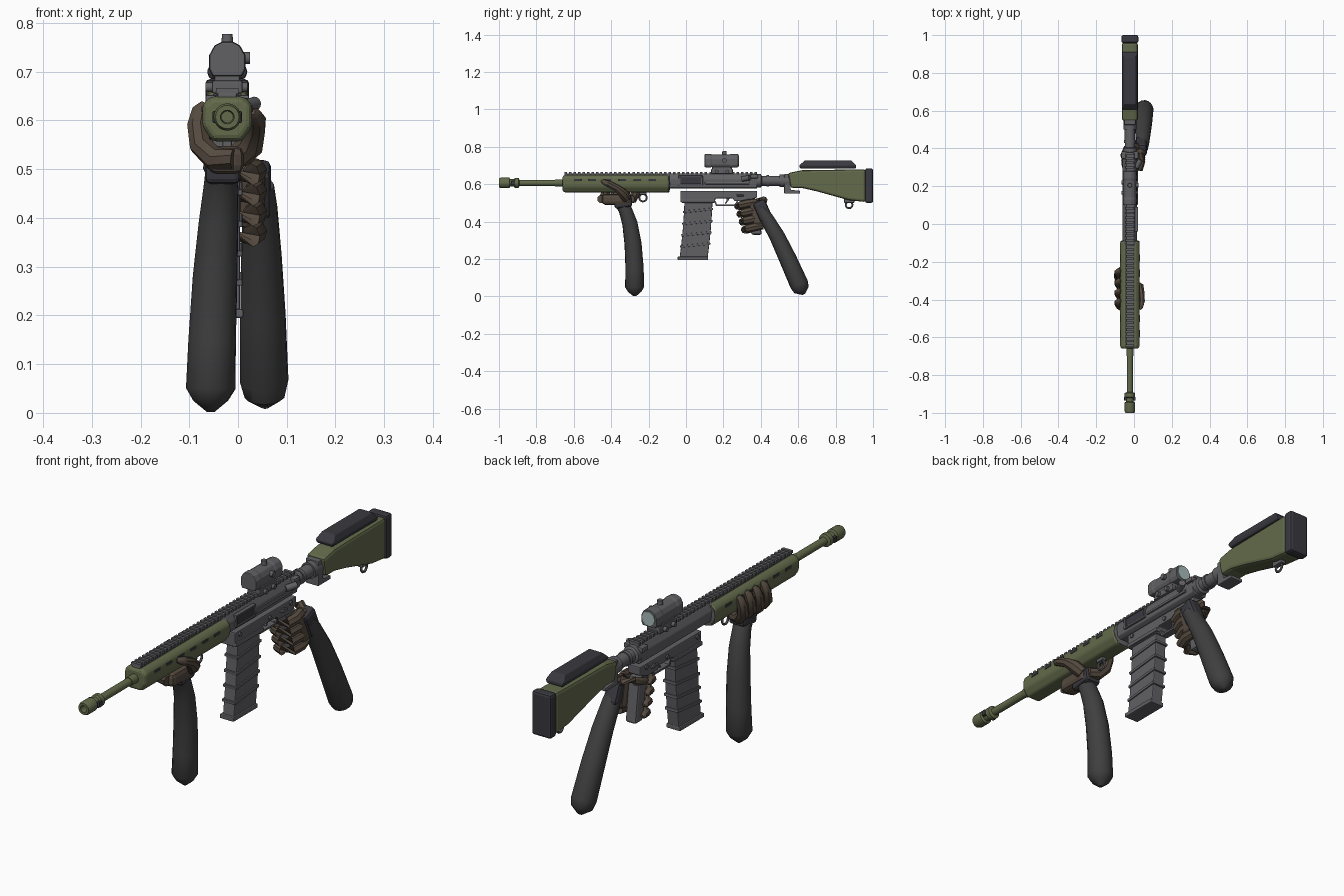
import bpy, bmesh, math
from mathutils import Vector, Matrix

CX, BZ = -0.022, 0.607   # gun centre plane and bore height


def mat(name, c):
    m = bpy.data.materials.new(name)
    m.diffuse_color = (*c, 1)
    return m


METAL = mat("metal", (0.12, 0.12, 0.13))
GREEN = mat("green", (0.125, 0.145, 0.07))
DARK = mat("rubber", (0.04, 0.04, 0.05))
BROWN = mat("glove", (0.09, 0.068, 0.05))
SLEEVE = mat("sleeve", (0.05, 0.05, 0.05))
GLASS = mat("glass", (0.4, 0.5, 0.5))


def finish(name, bm, m, bevel=0, smooth=False):
    bmesh.ops.recalc_face_normals(bm, faces=bm.faces)
    me = bpy.data.meshes.new(name)
    bm.to_mesh(me)
    bm.free()
    o = bpy.data.objects.new(name, me)
    bpy.context.collection.objects.link(o)
    me.materials.append(m)
    if bevel:
        b = o.modifiers.new("bevel", 'BEVEL')
        b.width, b.segments, b.limit_method = bevel, 2, 'ANGLE'
    if smooth:
        bpy.context.view_layer.objects.active = o
        o.select_set(True)
        bpy.ops.object.shade_smooth_by_angle(angle=math.radians(40))
        o.select_set(False)
    return o


def skin(bm, rings, cap=True):
    vs = [[bm.verts.new(p) for p in r] for r in rings]
    n = len(vs[0])
    for a, b in zip(vs, vs[1:]):
        for i in range(n):
            bm.faces.new((a[i], a[(i + 1) % n], b[(i + 1) % n], b[i]))
    if cap:
        bm.faces.new(vs[0])
        bm.faces.new(vs[-1])


def box(name, x, y, z, m=METAL, bevel=0.004, tilt=0):
    """Box from ranges, tilted about x"""
    bm = bmesh.new()
    c = Vector((sum(x) / 2, sum(y) / 2, sum(z) / 2))
    M = Matrix.Translation(c) @ Matrix.Rotation(tilt, 4, 'X') @ Matrix.Diagonal((x[1]-x[0], y[1]-y[0], z[1]-z[0], 1))
    bmesh.ops.create_cube(bm, size=1, matrix=M)
    return finish(name, bm, m, bevel)


def side(name, prof, w, m=METAL, bevel=0.004, cx=CX):
    """(y,z) outline extruded to width w"""
    bm = bmesh.new()
    skin(bm, [[(cx + s * w / 2, y, z) for y, z in prof] for s in (-1, 1)])
    return finish(name, bm, m, bevel)


def lathe(name, prof, m=METAL, n=20, z=BZ, cap=True):
    """(y,r) profile around the lengthwise axis"""
    bm = bmesh.new()
    T = [2 * math.pi * i / n for i in range(n)]
    skin(bm, [[(CX + r * math.cos(t), y, z + r * math.sin(t)) for t in T] for y, r in prof], cap)
    return finish(name, bm, m, 0, True)


def tube(name, path, m, n=10):
    """Limb through (x,y,z,r) points"""
    bm = bmesh.new()
    P = [Vector(p[:3]) for p in path]
    rings = []
    for i, p in enumerate(P):
        d = (P[min(i + 1, len(P) - 1)] - P[max(i - 1, 0)]).normalized()
        u = d.cross(Vector((0.93, 0.31, 0.17))).normalized()
        v = d.cross(u)
        r = path[i][3]
        rings.append([p + r * (u * math.cos(2 * math.pi * k / n) + v * math.sin(2 * math.pi * k / n)) for k in range(n)])
    skin(bm, rings)
    return finish(name, bm, m, 0, True)


def section(name, shape, secs, m=METAL, bevel=0.004, z=BZ):
    """(x,z) section lofted along (y,scale)"""
    bm = bmesh.new()
    skin(bm, [[(CX + x * s, y, z + h * s) for x, h in shape] for y, s in secs])
    return finish(name, bm, m, bevel)


def pin(name, x, y, z, r, m=METAL):
    tube(name, [(x[0], y, z, r), (x[1], y, z, r)], m, 12)


def ring(name, y, z, r):
    bpy.ops.mesh.primitive_torus_add(major_radius=r, minor_radius=0.005, major_segments=16, minor_segments=6,
                                     location=(CX, y, z), rotation=(0, math.pi / 2, 0))
    bpy.context.object.name = name
    bpy.context.object.data.materials.append(METAL)


# Barrel, muzzle brake
lathe("muzzle_brake", [(-0.955, 0.012), (-1, 0.014), (-1, 0.024), (-0.99, 0.028), (-0.945, 0.028), (-0.94, 0.02),
                       (-0.92, 0.02), (-0.915, 0.027), (-0.895, 0.027), (-0.89, 0.016)], GREEN)
lathe("barrel", [(-0.9, 0.016), (-0.7, 0.016), (-0.7, 0.019), (-0.6, 0.019)], GREEN)
for s in (-1, 1):
    box("brake_port", (CX + s * 0.024 - .006, CX + s * 0.024 + .006), (-.935, -.915), (.595, .619), DARK, 0.002)

# Handguard
oct8 = [(-.051, -.02), (-.03, -.05), (.03, -.05), (.051, -.02), (.051, .026), (.034, .042), (-.034, .042), (-.051, .026)]
section("handguard", oct8, [(-.66, .9), (-.645, 1), (-.1, 1), (-.09, .96)], GREEN, 0.008)
for s in (-1, 1):
    for i in range(6):
        box("handguard_vent", (CX + s * .049 - .004, CX + s * .049 + .004), (-.6 + i * .08, -.56 + i * .08), (.617, .629), DARK, .002)

# Top rail with teeth
box("top_rail", (CX - .02, CX + .02), (-.65, .38), (.64, .657))
t = box("rail_teeth", (CX - .023, CX + .023), (-.65, -.637), (.655, .666), METAL, 0)
a = t.modifiers.new("repeat", 'ARRAY')
a.count, a.use_relative_offset, a.use_constant_offset = 43, False, True
a.constant_offset_displace = (0, .0242, 0)
ring("front_sling_ring", -.23, .528, .02)
box("front_sling_base", (CX - .01, CX + .01), (-.25, -.21), (.543, .56))

# Upper receiver
up = [(-.034, -.022), (-.02, -.03), (.02, -.03), (.034, -.022), (.038, .02), (.022, .048), (-.022, .048), (-.038, .02)]
section("upper_receiver", up, [(-.11, 1), (.38, 1)])
lathe("barrel_nut", [(-.115, .03), (-.115, .05), (-.09, .05), (-.085, .03)])
for nm, y, z in (("port_top", (-.04, .09), (.638, .646)), ("port_bottom", (-.04, .09), (.594, .602)),
                 ("port_front", (-.04, -.032), (.598, .64)), ("port_rear", (.082, .09), (.598, .64))):
    box(nm, (.005, .021), y, z, METAL, .002)
box("bolt_cover", (.0, .017), (-.03, .08), (.602, .638), DARK, .001)
box("receiver_rib", (.0, .02), (.1, .34), (.6, .612))
tube("forward_assist", [(.012, .30, .628, .014), (.035, .34, .635, .014)], METAL, 12)
box("charging_handle", (CX - .045, CX + .045), (.345, .385), (.632, .652))

# Lower receiver and magazine well, separate below the upper
side("lower_receiver", [(-.03, .565), (.38, .565), (.38, .53), (.33, .51), (.26, .51), (.25, .525), (.16, .525),
                        (.15, .5), (-.02, .5), (-.03, .512)], .06)
box("magazine_well_lip", (CX - .036, CX + .036), (-.03, .155), (.505, .522))
for y, z in ((0, .55), (.2, .542), (.29, .54), (.34, .552)):
    pin("receiver_pin", (CX - .036, CX + .036), y, z, .009)
box("selector", (CX - .04, CX + .04), (.27, .31), (.535, .545))
side("trigger_guard", [(.15, .51), (.16, .485), (.27, .485), (.28, .515), (.272, .515), (.264, .493), (.165, .493), (.158, .512)], .03, bevel=0)
side("trigger", [(.215, .53), (.235, .53), (.225, .51), (.213, .495), (.208, .498), (.216, .512)], .012, bevel=0)

# Magazine with bands
def mag_y(z):
    k = (.51 - z) / .31
    return -.008 - .012 * k - .015 * k * k
zs = [.515, .44, .36, .28, .2]
side("magazine", [(mag_y(z), z) for z in zs] + [(mag_y(z) + .15, z) for z in zs[::-1]], .052)
for z in (.46, .395, .335, .275):
    y = mag_y(z)
    box("magazine_band", (CX - .031, CX + .031), (y - .006, y + .156), (z - .006, z + .006), METAL, .002, .1)
box("magazine_base", (CX - .033, CX + .033), (-.045, .118), (.195, .213))

# Pistol grip
side("pistol_grip", [(.31, .52), (.38, .52), (.405, .33), (.35, .33), (.335, .42)], .05, METAL, .01)

# Buffer tube, stock, cheek riser, butt pad
lathe("buffer_tube", [(.37, .036), (.40, .036), (.405, .026), (.43, .026), (.43, .031), (.445, .031), (.445, .027),
                      (.5, .027), (.5, .034), (.56, .034)], METAL, 20, .618)
side("stock_latch", [(.525, .655), (.56, .655), (.56, .57), (.61, .565), (.61, .55), (.525, .55)], .06)
side("stock", [(.545, .66), (.62, .675), (.96, .68), (.96, .505), (.87, .515), (.7, .562), (.62, .58), (.56, .58)], .085, GREEN, .012)
box("butt_pad", (CX - .045, CX + .045), (.958, 1), (.5, .685), DARK, .01)
bm = bmesh.new()
skin(bm, [[(CX - w, a, z), (CX + w, a, z), (CX + w, b, z), (CX - w, b, z)]
          for w, a, b, z in ((.036, .61, .91, .685), (.042, .605, .91, .70), (.03, .635, .885, .727))])
finish("cheek_riser", bm, DARK, .004)
box("rear_sling_base", (CX - .012, CX + .012), (.845, .9), (.5, .53))
ring("rear_sling_ring", .872, .49, .018)

# Optic: hood, mount, turret, lens
hood = [(-.03, -.034), (.03, -.034), (.037, -.02), (.037, .01), (.026, .03), (.01, .038), (-.01, .038), (-.026, .03), (-.037, .01), (-.037, -.02)]
section("optic_body", hood, [(.1, .97), (.13, 1), (.14, .93), (.23, .93), (.24, 1), (.28, .97)], METAL, .003, .724)
lathe("rear_lens", [(.27, .029), (.283, .029)], GLASS, 20, .726)
box("optic_neck", (CX - .026, CX + .026), (.14, .245), (.675, .7))
box("optic_clamp", (CX - .031, CX + .031), (.135, .25), (.655, .682))
for y in (.165, .22):
    pin("clamp_screw", (CX - .045, CX + .042), y, .668, .01)
tube("optic_turret", [(CX, .205, .75, .013), (CX, .205, .777, .011)], METAL, 12)
pin("side_turret", (CX, CX + .047), .205, .728, .012)

# Sleeved forearms
tube("left_forearm", [(-.035, -.35, .50, .032), (-.035, -.325, .465, .036), (-.04, -.30, .39, .041), (-.047, -.283, .28, .046),
                      (-.053, -.275, .15, .049), (-.056, -.275, .05, .051), (-.056, -.274, .025, .036), (-.056, -.274, .002, .008)], SLEEVE, 14)
tube("right_forearm", [(.042, .40, .465, .032), (.045, .43, .42, .036), (.048, .488, .32, .042), (.051, .545, .2, .047),
                       (.054, .605, .065, .05), (.055, .618, .035, .042), (.056, .63, .012, .008)], SLEEVE, 14)

# Left hand: palm under handguard, fingers on one side, thumb on the other
box("left_palm", (-.062, .012), (-.45, -.3), (.49, .548), BROWN, .018)
box("left_glove_cuff", (-.068, .005), (-.385, -.29), (.475, .54), DARK, .012, .15)
for i in range(4):
    y = -.25 - i * .053
    tube("left_finger_%d" % i, [(-.01, y - .045, .52, .022), (-.05, y - .035, .522, .025), (-.077, y - .02, .55, .024),
                                (-.083, y - .008, .59, .022), (-.077, y, .62, .018), (-.068, y + .004, .634, .009)], BROWN, 8)
tube("left_thumb", [(.0, -.32, .525, .026), (.027, -.335, .55, .027), (.037, -.37, .58, .02), (.04, -.41, .6, .018),
                    (.034, -.44, .613, .014), (.03, -.452, .617, .006)], BROWN, 8)

# Right hand: fingers wrapped around the pistol grip
box("right_palm", (.0, .055), (.345, .415), (.38, .515), BROWN, .018, .2)
box("right_glove_back", (.008, .068), (.375, .445), (.40, .515), DARK, .015, .42)
for i in range(4):
    z, y = .497 - i * .042, i * .012
    tube("right_finger_%d" % i, [(.03, .375 + y, z + .008, .02), (.037, .33 + y, z, .023), (.028, .295 + y, z - .008, .023),
                                 (-.012, .278 + y, z - .014, .021), (-.045, .292 + y, z - .016, .018),
                                 (-.055, .325 + y, z - .014, .013), (-.053, .335 + y, z - .014, .006)], BROWN, 8)
tube("right_thumb", [(.03, .40, .49, .022), (.0, .415, .515, .021), (-.04, .40, .512, .018), (-.058, .36, .503, .015), (-.058, .34, .5, .006)], BROWN, 8)
